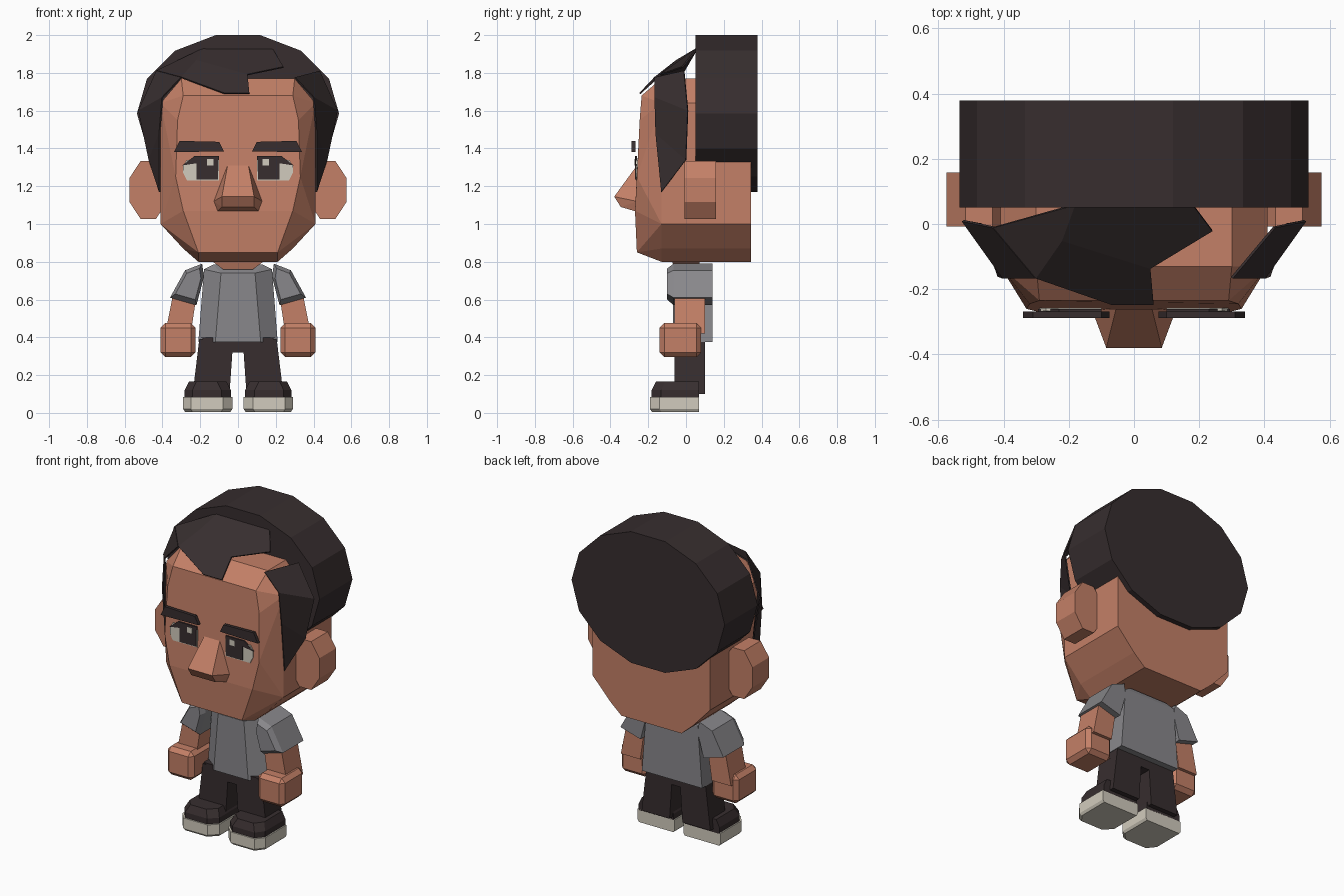
import bpy, bmesh, math
from mathutils import Matrix

default_cube = bpy.data.objects.get("Cube")
if default_cube:
    bpy.data.objects.remove(default_cube, do_unlink=True)


def make_material(name, *colour):
    material = bpy.data.materials.new(name)
    material.use_nodes = True
    material.diffuse_color = (*colour, 1)
    shader = material.node_tree.nodes["Principled BSDF"]
    shader.inputs["Base Color"].default_value = (*colour, 1)
    return material


SKIN = make_material("skin", .55, .215, .135)
DARK = make_material("dark_brown", .038, .027, .028)
GREY = make_material("shirt_grey", .25, .245, .26)
CREAM = make_material("cream", .64, .6, .51)


def finish(mesh_builder, name, material):
    bmesh.ops.recalc_face_normals(mesh_builder, faces=mesh_builder.faces)
    mesh = bpy.data.meshes.new(name)
    mesh_builder.to_mesh(mesh)
    mesh_builder.free()
    mesh.materials.append(material)
    part = bpy.data.objects.new(name, mesh)
    bpy.context.collection.objects.link(part)
    return part


def hull(name, material, points):
    """Faceted convex solid around the points."""
    builder = bmesh.new()
    corners = [builder.verts.new(point) for point in points]
    bmesh.ops.convex_hull(builder, input=corners)
    inner = [vert for vert in builder.verts if not vert.link_faces]
    bmesh.ops.delete(builder, geom=inner, context='VERTS')
    bmesh.ops.dissolve_limit(builder, angle_limit=math.radians(2),
                             verts=builder.verts, edges=builder.edges)
    return finish(builder, name, material)


def sheet(name, material, panels):
    """Thin folded sheet whose panels share corners."""
    builder = bmesh.new()
    for panel in panels:
        builder.faces.new([builder.verts.new(corner) for corner in panel])
    bmesh.ops.remove_doubles(builder, verts=builder.verts, dist=.001)
    part = finish(builder, name, material)
    solidify = part.modifiers.new("thickness", 'SOLIDIFY')
    solidify.thickness = .008
    solidify.offset = 0
    return part


def span(half_width):
    return (-half_width, half_width)


def rect(x_range, y_range, z):
    return [(x, y, z) for x in x_range for y in y_range]


def slab(outline, y_range):
    """Front outline carried between two depths."""
    return [(x, y, z) for x, z in outline for y in y_range]


def block(name, material, x_range, y_range, z_range):
    bottom, top = [rect(x_range, y_range, z) for z in z_range]
    return hull(name, material, bottom + top)


def oval(centre_x, centre_z, radius_x, radius_z, sides):
    turns = [math.tau * (i + .5) / sides + math.pi / 2 for i in range(sides)]
    return [(centre_x + radius_x * math.cos(turn), centre_z + radius_z * math.sin(turn))
            for turn in turns]


def inset(outline, factor):
    """Outline shrunk towards its middle."""
    count = len(outline)
    middle_x = sum(x for x, z in outline) / count
    middle_z = sum(z for x, z in outline) / count
    return [(middle_x + (x - middle_x) * factor, middle_z + (z - middle_z) * factor)
            for x, z in outline]


def mirror(part):
    """Add the right-hand twin of a left-hand part."""
    twin = part.copy()
    twin.name = part.name.replace("left", "right")
    twin.data = part.data.copy()
    twin.data.transform(Matrix.Scale(-1, 4, (1, 0, 0)))
    twin.data.flip_normals()
    bpy.context.collection.objects.link(twin)


# Head: levels of half width, front depth and height; wide cheeks, then the face
CHEEK, FACE, HEAD_BACK = -.13, -.26, .345
head_levels = [(.21, CHEEK, .8), (.29, CHEEK, .87), (.41, CHEEK, 1), (.41, CHEEK, 1.64),
               (.3, CHEEK, 1.77), (.21, FACE, .85), (.29, FACE - .01, 1.07),
               (.33, FACE, 1.25), (.32, FACE + .015, 1.55), (.29, FACE + .025, 1.68)]
hull("head", SKIN, [corner for half_width, front, height in head_levels
                    for corner in rect(span(half_width), (front, HEAD_BACK), height)])
hull("neck", SKIN, rect(span(.16), span(.08), .82) + rect(span(.08), span(.06), .76))

# Nose: narrow bridge, wide nostrils, tip pulled forward
hull("nose", SKIN, rect(span(.055), [FACE], 1.31) + rect(span(.13), [FACE], 1.12)
     + rect(span(.085), [-.38], 1.145) + rect(span(.085), [-.345], 1.09)
     + rect(span(.11), [FACE], 1.065))

# Ears
mirror(hull("left_ear", SKIN, slab(oval(.475, 1.18, .108, .165, 8), (-.008, .158))))

# Back hair: thick many-sided disc
hull("back_hair", DARK, slab(oval(0, 1.585, .535, .425, 14), (.05, .378)))

# Sideburns: bent panels from temple to cheek
temple, temple_side = (.3, -.165, 1.775), (.4, -.165, 1.67)
side_front, side_tip = (.415, -.16, 1.48), (.415, CHEEK, 1.17)
side_low, side_back, side_crown = (.47, 0, 1.34), (.525, .01, 1.6), (.43, -.01, 1.81)
mirror(sheet("left_sideburn", DARK, [(temple, temple_side, side_back, side_crown),
                                     (temple_side, side_front, side_low, side_back),
                                     (side_front, side_tip, side_low)]))

# Fringe: folded sheet with its point over the forehead, joined to the right temple
right_temple, right_crown = [(-x, y, z) for x, y, z in (temple, side_crown)]
point_right, point_left = [(x, -.245, 1.69) for x in (-.07, .06)]
notch, wing = (.05, -.135, 1.79), (.24, -.02, 1.83)
crown_left, crown_right = [(x, .06, 1.93) for x in span(.18)][::-1]
fold = (-.22, -.05, 1.865)
sheet("fringe", DARK, [(right_temple, point_right, point_left, notch, fold),
                       (fold, notch, wing, crown_left, crown_right),
                       (right_temple, fold, crown_right, right_crown)])


# Eyes: thin plates stacked in front of the face
def plate(name, material, outline, layer):
    front = FACE - .006 - layer * .002
    mirror(hull("left_" + name, material, slab(outline, (front, front + .008))))


def window(x_range, z_range):
    return [(x, z) for x in x_range for z in z_range]


LID = 1.36
plate("eye_white", CREAM, window((.1, .27), (1.23, 1.34)) + [(.29, 1.27), (.29, 1.31)], 0)
plate("upper_lash", DARK, [(.295, 1.31), (.23, LID), (.1, LID), (.1, 1.34)], 1)
plate("pupil", DARK, window((.105, .22), (1.235, LID)), 2)
plate("eye_glint", CREAM, window((.13, .165), (1.31, 1.345)), 3)

# Eyebrows
mirror(hull("left_eyebrow", DARK, slab([(.075, 1.385), (.1, 1.435), (.31, 1.44), (.34, 1.38)],
                                       (-.288, -.268))))

# Shirt: flat back, chamfered front, raised collar
hull("shirt", GREY, rect(span(.21), (0, .14), .375) + rect(span(.12), (-.07, .14), .375)
     + rect(span(.18), (0, .14), .76) + rect(span(.09), (-.07, .13), .74)
     + rect(span(.13), (0, .13), .785))

# Sleeves, with the front face pushed forward
sleeve = [(.36, .61), (.28, .755), (.19, .79), (.18, .72), (.22, .57)]
mirror(hull("left_sleeve", GREY, slab(sleeve, (-.065, .14)) + slab(inset(sleeve, .75), (-.1, 0))))

# Arms and bevelled fists
ARM_DEPTH = (-.06, .1)
mirror(hull("left_arm", SKIN, rect((.22, .345), ARM_DEPTH, .62) + rect((.25, .385), ARM_DEPTH, .42)))
fist = block("left_fist", SKIN, (.225, .41), (-.14, .08), (.295, .475))
fist.modifiers.new("chamfer", 'BEVEL').width = .025
fist.modifiers["chamfer"].segments = 1
mirror(fist)

# Trousers
mirror(hull("left_leg", DARK, rect((.025, .205), ARM_DEPTH, .39) + rect((.045, .24), ARM_DEPTH, .1)))
hull("hips", DARK, rect(span(.2), ARM_DEPTH, .4) + rect(span(.03), ARM_DEPTH, .32))


# Shoes: cream sole with a sloping dark upper
def footprint(z, margin):
    inner, outer, toe, heel = .03 + margin, .29 - margin, margin - .19, .07
    return (rect((inner, outer), (toe + .05, heel), z)
            + rect((inner + .05, outer - .04), (toe, heel), z))


mirror(hull("left_sole", CREAM, footprint(.005, .01) + footprint(.02, 0) + footprint(.085, 0)))
mirror(hull("left_shoe", DARK, footprint(.08, .008) + footprint(.12, .008) + footprint(.165, .03)))
